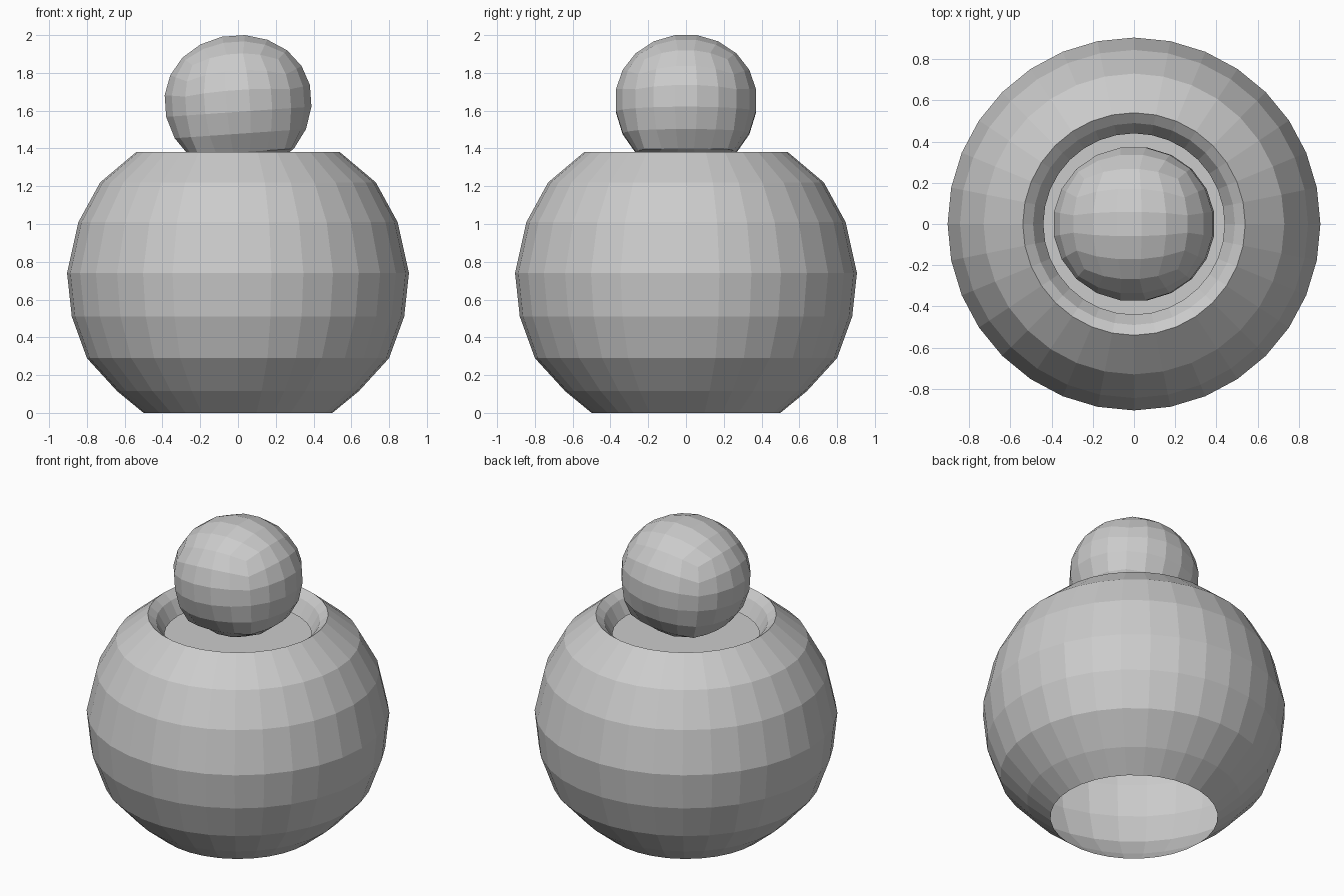
import bpy, bmesh, math
from mathutils import Matrix, Vector

cube = bpy.data.objects.get("Cube")
if cube:
    bpy.data.objects.remove(cube, do_unlink=True)

SEGMENTS = 32
grey = bpy.data.materials.new("light grey")
grey.use_nodes = True
grey.diffuse_color = (0.6, 0.6, 0.6, 1)
grey.node_tree.nodes["Principled BSDF"].inputs["Base Color"].default_value = (0.6, 0.6, 0.6, 1)


def finish(bm, name):
    mesh = bpy.data.meshes.new(name)
    bm.to_mesh(mesh)
    bm.free()
    mesh.materials.append(grey)
    obj = bpy.data.objects.new(name, mesh)
    bpy.context.collection.objects.link(obj)
    return obj


def lathe(name, profile):
    """Revolve (radius, height) points, listed bottom to top on the outside."""
    bm = bmesh.new()
    rings = []
    for r, z in profile:
        angles = [math.tau * i / SEGMENTS for i in range(SEGMENTS)]
        rings.append([bm.verts.new((r * math.cos(a), r * math.sin(a), z)) for a in angles])
    for low, high in zip(rings, rings[1:]):
        for i in range(SEGMENTS):
            j = (i + 1) % SEGMENTS
            bm.faces.new((low[i], low[j], high[j], high[i]))
    return finish(bm, name)


# Round bowl, open below, with a lip folded inward
lathe("bowl", [(0.5, 0), (0.64, 0.115), (0.8, 0.29), (0.88, 0.51), (0.905, 0.74),
               (0.845, 1.01), (0.73, 1.22), (0.54, 1.38), (0.49, 1.34), (0.44, 1.25)])

# Flat surface of the contents, just below the lip
bm = bmesh.new()
bmesh.ops.create_circle(bm, cap_ends=True, segments=SEGMENTS, radius=0.72,
                        matrix=Matrix.Translation((0, 0, 1.2)))
finish(bm, "contents_surface")

# Ball stopper: a gridded cube rounded to a sphere, squarer underneath
bm = bmesh.new()
bmesh.ops.create_cube(bm, size=2)
bmesh.ops.subdivide_edges(bm, edges=bm.edges[:], cuts=4, use_grid_fill=True)
tilt = Matrix.Rotation(math.radians(-4), 3, 'Y')
for v in bm.verts:
    row = v.co.z
    p = Vector([math.tan(c * math.pi / 4) for c in v.co]).normalized()
    if row < 0:
        p.z = min(p.z, math.sin(row * math.pi / 4))
    height = 0.35 if row > 0 else 0.39
    v.co = tilt @ Vector((p.x * 0.395, p.y * 0.38, p.z * height)) + Vector((0, 0, 1.655))
bmesh.ops.recalc_face_normals(bm, faces=bm.faces[:])
finish(bm, "ball_stopper")
